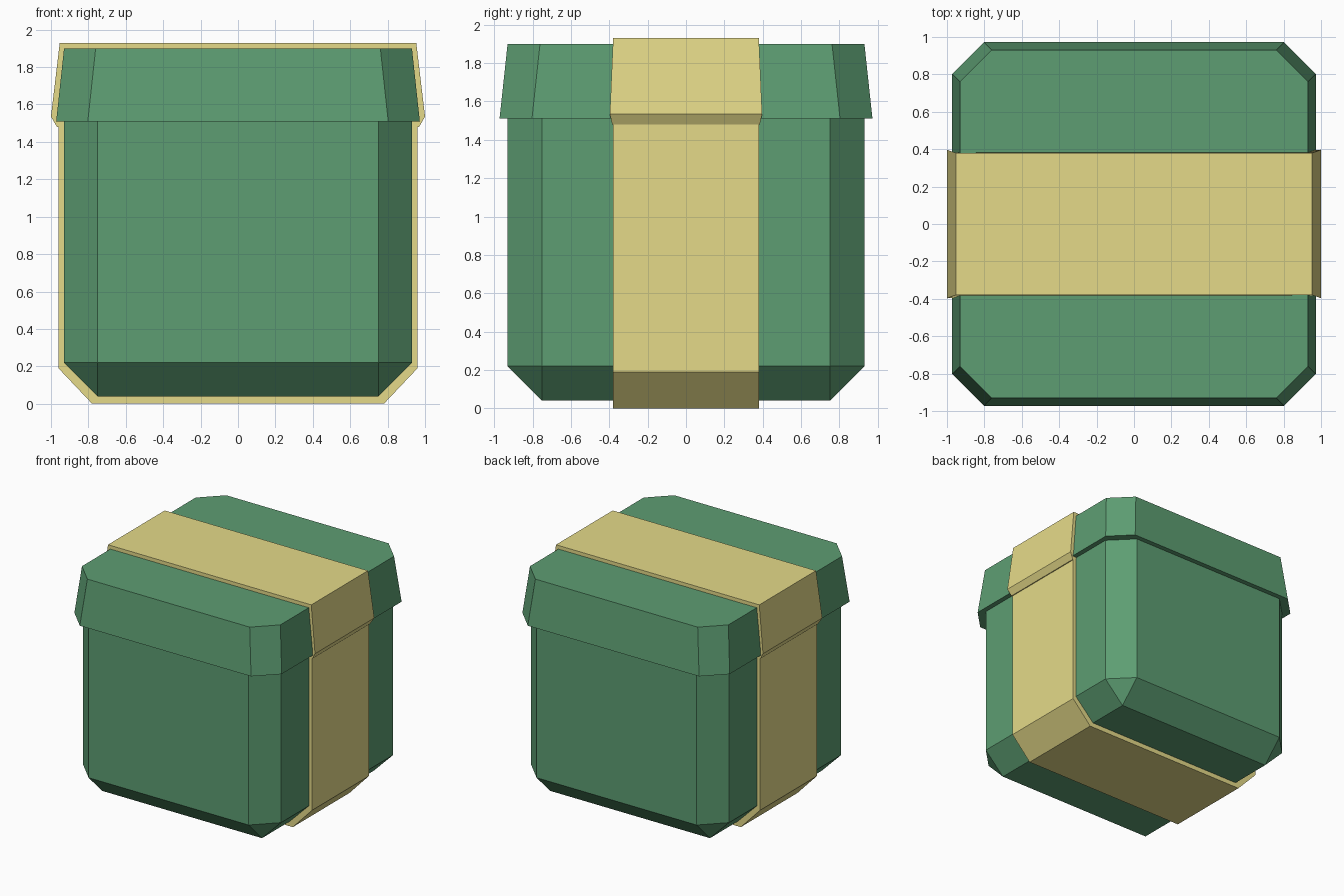
import bpy, bmesh

if "Cube" in bpy.data.objects:
    bpy.data.objects.remove(bpy.data.objects["Cube"])


def material(name, color):
    m = bpy.data.materials.new(name)
    m.diffuse_color = (*color, 1)
    m.use_nodes = True
    m.node_tree.nodes["Principled BSDF"].inputs["Base Color"].default_value = m.diffuse_color
    return m


GREEN = material("green paper", (0.11, 0.34, 0.17))
GOLD = material("yellow ribbon", (0.78, 0.70, 0.25))


def finish(bm, name, mat):
    bmesh.ops.recalc_face_normals(bm, faces=bm.faces)
    mesh = bpy.data.meshes.new(name)
    bm.to_mesh(mesh)
    bm.free()
    mesh.materials.append(mat)
    obj = bpy.data.objects.new(name, mesh)
    bpy.context.collection.objects.link(obj)
    return obj


def chamfered_box(name, z0, z1, half0, half1, bevel, bevel_bottom):
    """Tapered box with cut vertical edges and, optionally, a cut bottom rim."""
    bm = bmesh.new()
    bmesh.ops.create_cube(bm, size=2)
    for v in bm.verts:
        top = v.co.z > 0
        half = half1 if top else half0
        v.co = (v.co.x * half, v.co.y * half, z1 if top else z0)
    edges = []
    for e in bm.edges:
        a, b = (v.co.z for v in e.verts)
        if abs(a - b) > 0.1 or (bevel_bottom and max(a, b) < z0 + 0.01):
            edges.append(e)
    bmesh.ops.bevel(bm, geom=edges, offset=bevel, segments=1,
                    profile=0.5, affect='EDGES')
    return finish(bm, name, GREEN)


def ribbon(name, half_profile):
    """Mirrored (x, z, half width) outline bridged between its two y sides."""
    outline = half_profile + [(-x, z, w) for x, z, w in reversed(half_profile)]
    bm = bmesh.new()
    front = [bm.verts.new((x, -w, z)) for x, z, w in outline]
    back = [bm.verts.new((x, w, z)) for x, z, w in outline]
    bm.faces.new(front)
    bm.faces.new(back[::-1])
    n = len(outline)
    for i in range(n):
        j = (i + 1) % n
        bm.faces.new((front[i], back[i], back[j], front[j]))
    return finish(bm, name, GOLD)


# Gift box and overhanging lid
chamfered_box("box_body", 0.04, 1.53, 0.93, 0.93, 0.18, True)
chamfered_box("box_lid", 1.51, 1.90, 0.972, 0.93, 0.168, False)

# Ribbon around the body and the wider band over the lid
ribbon("body_ribbon", [(0.78, 0.0, 0.38), (0.96, 0.19, 0.38), (0.96, 1.52, 0.38)])
ribbon("lid_ribbon", [(0.958, 1.48, 0.38), (0.968, 1.48, 0.385),
                      (1.0, 1.535, 0.397), (0.953, 1.93, 0.38)])
